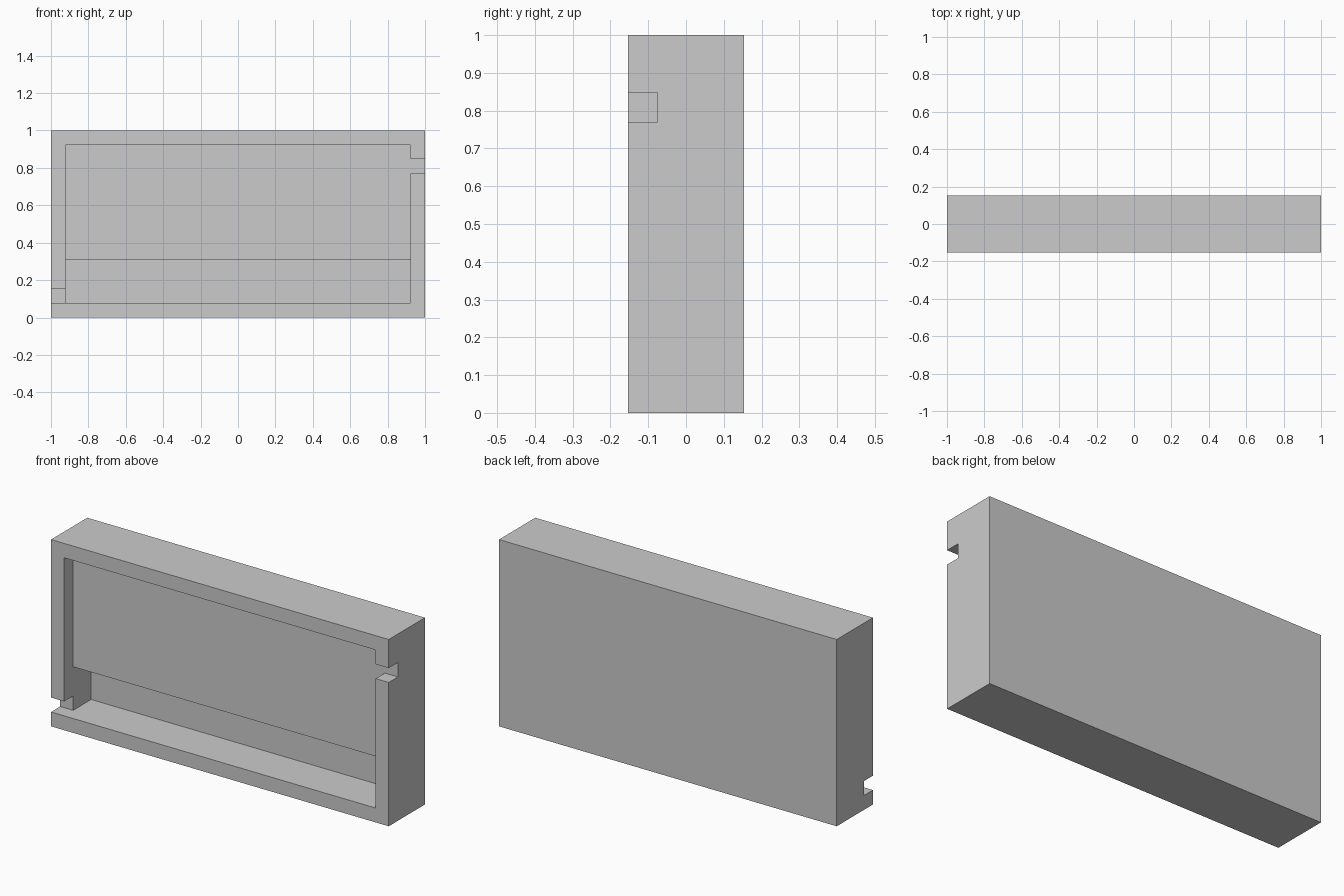
import bpy, bmesh

if "Cube" in bpy.data.objects:
    bpy.data.objects.remove(bpy.data.objects["Cube"])

HALF_DEPTH = 0.153
STEP = 0.077          # rim width, notch size and recess step
IN = 1 - STEP         # inner edge of the rim
NOTCH_Z = 0.77        # underside of the right notch
NOTCH_TOP = NOTCH_Z + STEP
OVER = 0.1            # cutter overshoot


def prism(name, outline, y0, y1):
    """Extrude an x-z outline from y0 to y1."""
    bm = bmesh.new()
    face = bm.faces.new([bm.verts.new((x, y0, z)) for x, z in outline])
    ext = bmesh.ops.extrude_face_region(bm, geom=[face])
    verts = [g for g in ext["geom"] if isinstance(g, bmesh.types.BMVert)]
    bmesh.ops.translate(bm, verts=verts, vec=(0, y1 - y0, 0))
    bmesh.ops.recalc_face_normals(bm, faces=bm.faces)
    mesh = bpy.data.meshes.new(name)
    bm.to_mesh(mesh)
    bm.free()
    obj = bpy.data.objects.new(name, mesh)
    bpy.context.collection.objects.link(obj)
    return obj


def rect(x0, x1, z0, z1):
    return [(x0, z0), (x1, z0), (x1, z1), (x0, z1)]


def carve(body, cutter):
    cutter.hide_render = True
    mod = body.modifiers.new(cutter.name, 'BOOLEAN')
    mod.operation = 'DIFFERENCE'
    mod.solver = 'EXACT'
    mod.object = cutter
    bpy.context.view_layer.objects.active = body
    bpy.ops.object.modifier_apply(modifier=mod.name)
    bpy.data.objects.remove(cutter)


# Solid slab
body = prism("recessed_panel", rect(-1, 1, 0, 1), -HALF_DEPTH, HALF_DEPTH)

# Shallow recess with the low left and high right side notches
shallow = [(-1 - OVER, STEP), (IN, STEP), (IN, NOTCH_Z), (1 + OVER, NOTCH_Z),
           (1 + OVER, NOTCH_TOP), (IN, NOTCH_TOP), (IN, 1 - STEP),
           (-IN, 1 - STEP), (-IN, 2 * STEP), (-1 - OVER, 2 * STEP)]
carve(body, prism("shallow_recess", shallow, -HALF_DEPTH - OVER, -HALF_DEPTH + STEP))

# Deep trough along the bottom
carve(body, prism("deep_trough", rect(-IN, IN, STEP, 0.31),
                  -HALF_DEPTH - OVER, HALF_DEPTH - STEP))
